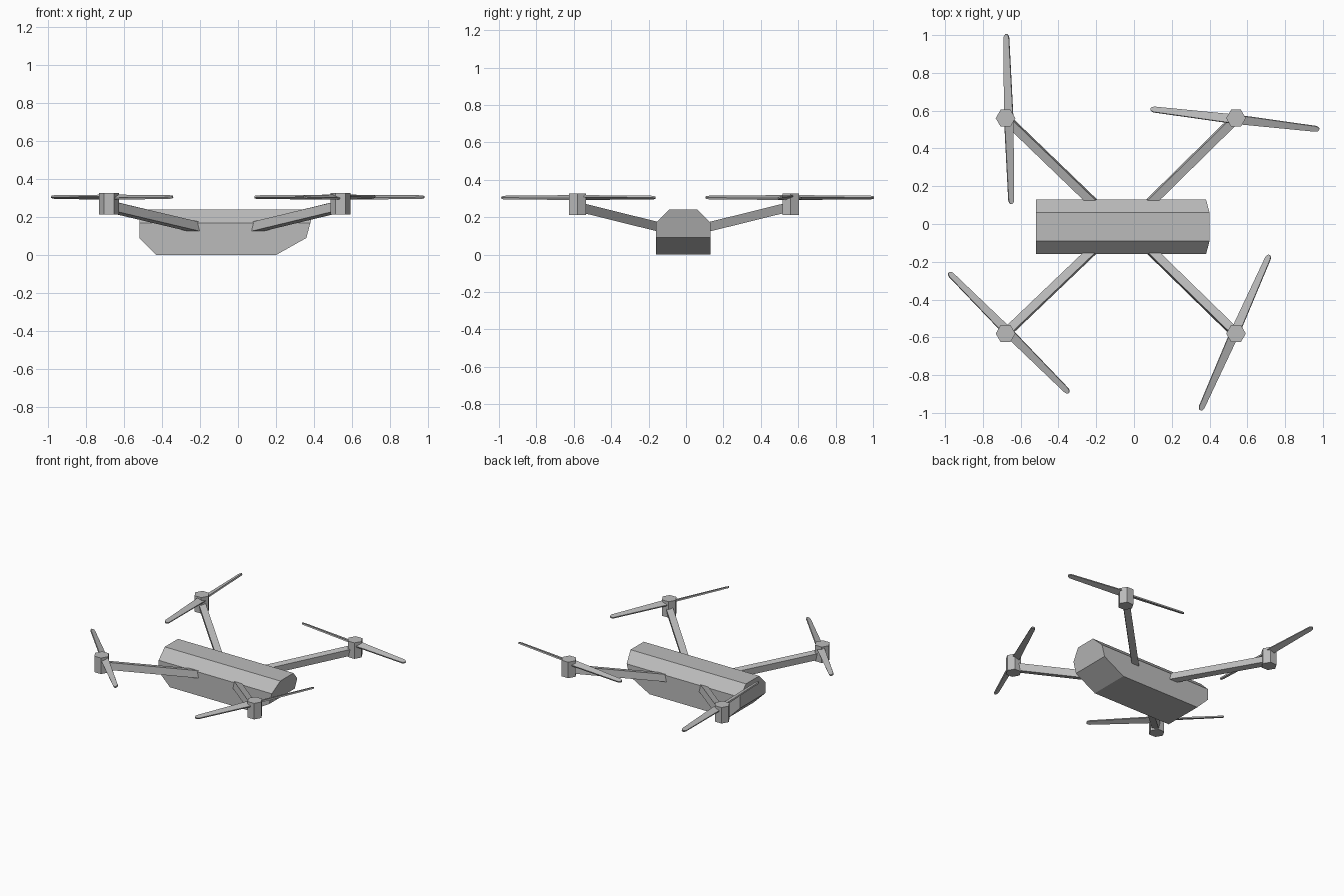
import bpy, bmesh, math
from mathutils import Matrix, Vector

old = bpy.data.objects.get("Cube")
if old:
    bpy.data.objects.remove(old)

grey = bpy.data.materials.new("plain_grey")
grey.use_nodes = True
colour = (0.5, 0.5, 0.5, 1)
grey.diffuse_color = colour
grey.node_tree.nodes["Principled BSDF"].inputs["Base Color"].default_value = colour


def finish(name, bm):
    bmesh.ops.recalc_face_normals(bm, faces=bm.faces[:])
    mesh = bpy.data.meshes.new(name)
    bm.to_mesh(mesh)
    bm.free()
    mesh.materials.append(grey)
    obj = bpy.data.objects.new(name, mesh)
    bpy.context.collection.objects.link(obj)
    return obj


def prism(bm, points, offset):
    """Extrude a flat outline by an offset and return its vertices."""
    face = bm.faces.new([bm.verts.new(p) for p in points])
    start = list(face.verts)
    extra = bmesh.ops.extrude_face_region(bm, geom=[face])["geom"]
    top = [v for v in extra if isinstance(v, bmesh.types.BMVert)]
    bmesh.ops.translate(bm, verts=top, vec=offset)
    return start + top


# Body: side profile extruded across, with both top edges cut off
bm = bmesh.new()
profile = [(-0.52, 0.24), (-0.52, 0.09), (-0.43, 0), (0.20, 0), (0.36, 0.09), (0.40, 0.24)]
prism(bm, [(x, -0.16, z) for x, z in profile], (0, 0.29, 0))
for side, y in ((-1, -0.16), (1, 0.13)):
    bmesh.ops.bisect_plane(bm, geom=bm.verts[:] + bm.edges[:] + bm.faces[:],
                           plane_co=(0, y, 0.17), plane_no=(0, side, 1), clear_outer=True)
    bmesh.ops.holes_fill(bm, edges=[e for e in bm.edges if e.is_boundary], sides=0)
finish("body", bm)

MID_Y = -0.012
TILT = math.radians(13.9)


# Arm: square bar turned in plan, then tilted up about the x axis
def arm(name, root, tip, side):
    a = Vector((root[0], (root[1] - MID_Y) / math.cos(TILT), 0))
    b = Vector((tip[0], (tip[1] - MID_Y) / math.cos(TILT), 0))
    run = b - a
    bm = bmesh.new()
    bmesh.ops.create_cube(bm, size=1, matrix=Matrix.Diagonal((run.length, 0.045, 0.05, 1)))
    place = (Matrix.Translation((0, MID_Y, 0.115)) @ Matrix.Rotation(side * TILT, 4, "X")
             @ Matrix.Translation((a + b) / 2)
             @ Matrix.Rotation(math.atan2(run.y, run.x), 4, "Z"))
    bm.transform(place)
    finish(name, bm)


# Motor: upright six-sided post
def motor(name, x, y):
    bm = bmesh.new()
    bmesh.ops.create_cone(bm, cap_ends=True, segments=6, radius1=0.052, radius2=0.052, depth=0.115)
    bm.transform(Matrix.Rotation(math.radians(30), 4, "Z"))
    # put two corners on the x axis
    if max(v.co.x for v in bm.verts) < 0.05:
        bm.transform(Matrix.Rotation(math.radians(30), 4, "Z"))
    bm.transform(Matrix.Translation((x, y, 0.27)))
    finish(name, bm)


# Propeller: two tapered, pitched blades with rounded tips
def propeller(name, x, y, angle, spin):
    bm = bmesh.new()
    half = [(0, 0.025), (0.43, 0.015), (0.443, 0.011), (0.45, 0.004)]
    outline = half + [(px, -py) for px, py in reversed(half)]
    for turn in (0, 180):
        verts = prism(bm, [(px, py, -0.005) for px, py in outline], (0, 0, 0.01))
        place = (Matrix.Translation((x, y, 0.305))
                 @ Matrix.Rotation(math.radians(angle + turn), 4, "Z")
                 @ Matrix.Rotation(math.radians(20) * spin, 4, "X"))
        bmesh.ops.transform(bm, matrix=place, verts=verts)
    finish(name, bm)


# Four rotor assemblies: name, blade angle, spin direction
for name, sx, sy, angle, spin in (("front_left", 1, -1, 66, -1), ("front_right", -1, -1, 135, 1),
                                  ("back_left", 1, 1, -6.8, 1), ("back_right", -1, 1, 91.7, -1)):
    mx = 0.54 if sx > 0 else -0.68
    my = 0.56 if sy > 0 else -0.58
    rx = 0.06 if sx > 0 else -0.19
    arm(name + "_arm", (rx, MID_Y + sy * 0.1), (mx, my), sy)
    motor(name + "_motor", mx, my)
    propeller(name + "_propeller", 0.534 if sx > 0 else -0.663, 0.555 if sy > 0 else -0.575, angle, spin)
